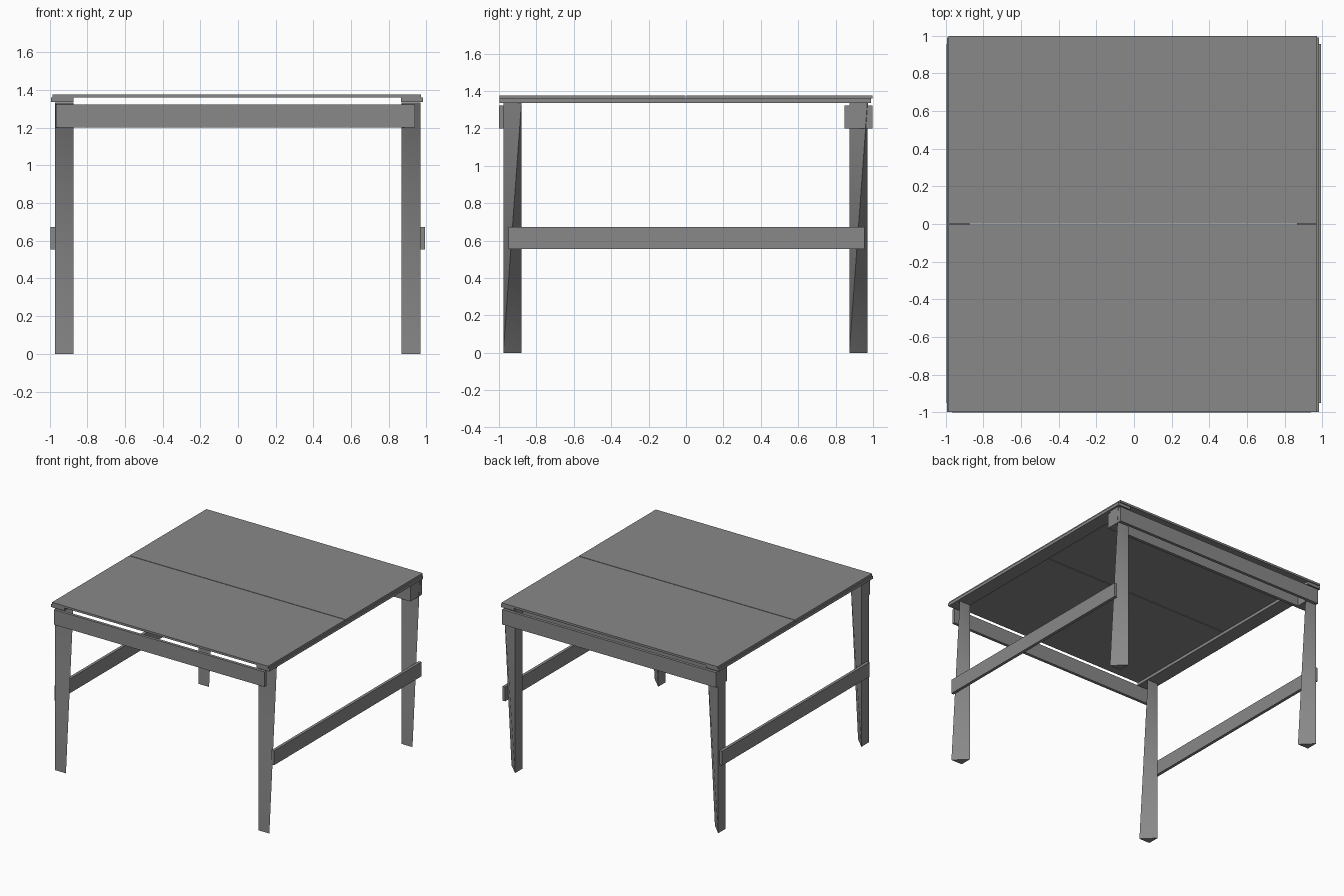
import bpy, bmesh, math

if "Cube" in bpy.data.objects:
    bpy.data.objects.remove(bpy.data.objects["Cube"])

# Dark grey finish shared by every part
grey = bpy.data.materials.new("dark_grey")
grey.diffuse_color = (0.25, 0.25, 0.25, 1)
grey.use_nodes = True
grey.node_tree.nodes["Principled BSDF"].inputs["Base Color"].default_value = grey.diffuse_color


def hull_object(name, points, smooth=False):
    """Convex solid through a few corner points."""
    bm = bmesh.new()
    for p in points:
        bm.verts.new(p)
    bmesh.ops.convex_hull(bm, input=bm.verts[:])
    bmesh.ops.dissolve_limit(bm, angle_limit=0.001, verts=bm.verts[:], edges=bm.edges[:])
    bmesh.ops.recalc_face_normals(bm, faces=bm.faces[:])
    for f in bm.faces:
        f.smooth = smooth
    for e in bm.edges:
        e.smooth = e.calc_face_angle(0) < math.radians(60)
    mesh = bpy.data.meshes.new(name)
    bm.to_mesh(mesh)
    bm.free()
    mesh.materials.append(grey)
    ob = bpy.data.objects.new(name, mesh)
    bpy.context.collection.objects.link(ob)
    return ob


def box(name, x, y, z):
    return hull_object(name, [(a, b, c) for a in x for b in y for c in z])


# Legs: a triangular section that twists from one corner to the next
def leg(name, x, y, top=1.335):
    (x0, x1), (y0, y1) = x, y
    hull_object(name, [
        (x0, y0, 0), (x1, y0, 0), (x0, y1, 0),
        (x0, y0, top), (x0, y1, top), (x1, y1, top)], smooth=True)


for side, xs in (("left", (-0.97, -0.873)), ("right", (0.868, 0.968))):
    for end, ys in (("front", (-0.977, -0.88)), ("back", (0.873, 0.97))):
        leg(f"{end}_{side}_leg", xs, ys)

# Two top panels with a narrow gap, each on a pair of end cleats
for end, ys, cl in (("front", (-0.998, -0.003), (-0.998, 0.0)),
                    ("back", (0.003, 0.998), (0.0, 0.99))):
    box(f"{end}_top_panel", (-0.985, 0.972), ys, (1.36, 1.377))
    box(f"{end}_left_cleat", (-0.992, -0.872), cl, (1.336, 1.36))
    box(f"{end}_right_cleat", (0.864, 0.982), cl, (1.336, 1.36))

# Aprons: one board at the front, a pair clasping the legs at the back
box("front_apron", (-0.967, 0.94), (-1.0, -0.976), (1.2, 1.323))
box("back_outer_apron", (-0.967, 0.967), (0.972, 0.996), (1.2, 1.323))
box("back_inner_apron", (-0.967, 0.967), (0.848, 0.873), (1.2, 1.323))
for side, xs in (("left", (-0.967, -0.873)), ("right", (0.868, 0.967))):
    box(f"back_{side}_apron_block", xs, (0.873, 0.972), (1.2, 1.335))

# Side stretchers on the outer faces of the legs
box("left_stretcher", (-0.996, -0.972), (-0.95, 0.955), (0.555, 0.672))
box("right_stretcher", (0.968, 0.992), (-0.95, 0.955), (0.555, 0.672))
